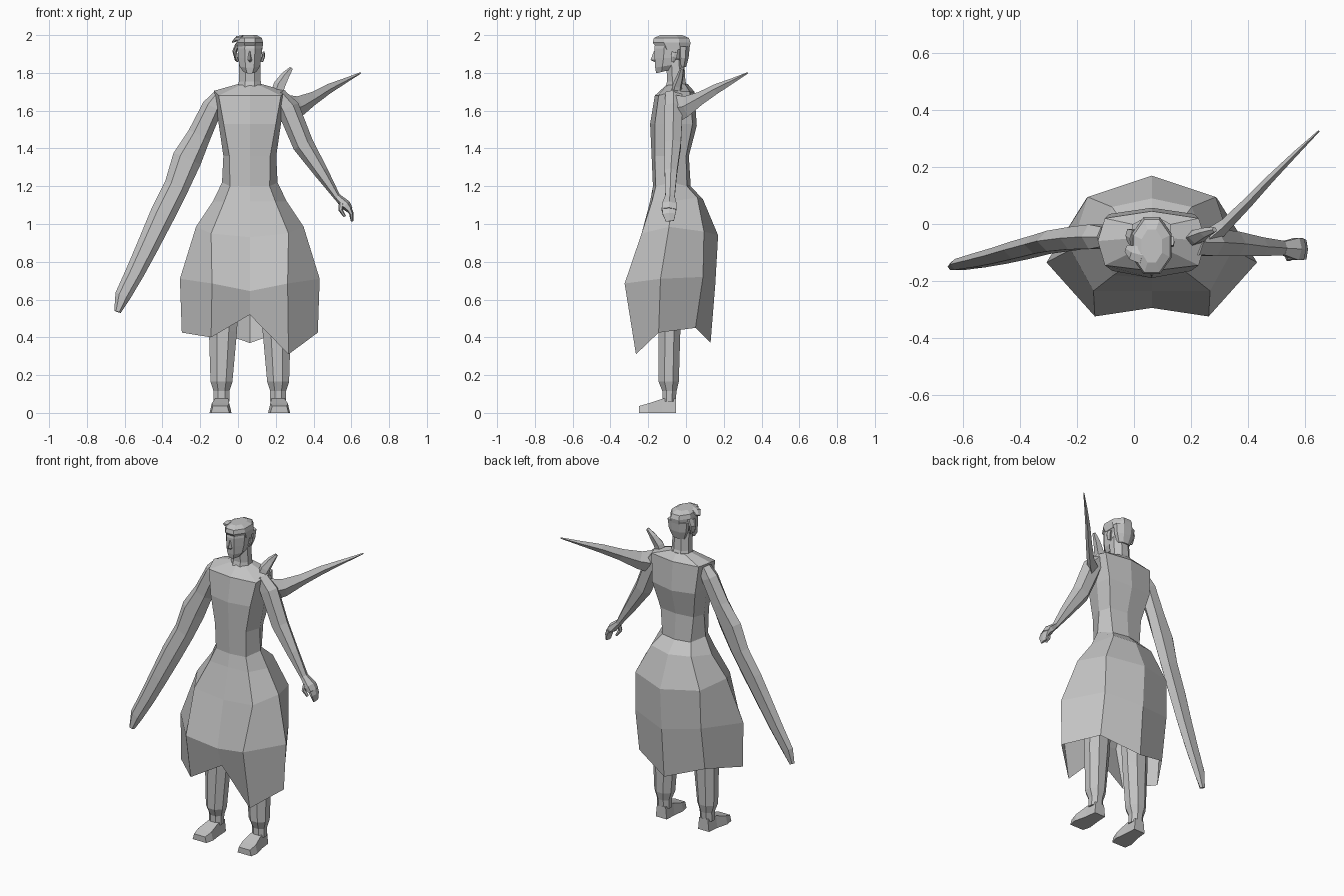
import bpy, bmesh, math
from mathutils import Vector

AX = 0.0625  # x of the body's symmetry line

grey = bpy.data.materials.new("stone_grey")
grey.diffuse_color = (0.55, 0.55, 0.55, 1)


def loft(name, rings, cap0=True, cap1=True):
    """Skin a list of equal-length point rings."""
    bm = bmesh.new()
    vs = [[bm.verts.new(p) for p in r] for r in rings]
    n = len(vs[0])
    for a, b in zip(vs, vs[1:]):
        for i in range(n):
            bm.faces.new((a[i], a[(i + 1) % n], b[(i + 1) % n], b[i]))
    if cap0:
        bm.faces.new(vs[0])
    if cap1:
        bm.faces.new(vs[-1])
    bmesh.ops.recalc_face_normals(bm, faces=bm.faces)
    me = bpy.data.meshes.new(name)
    bm.to_mesh(me)
    bm.free()
    me.materials.append(grey)
    ob = bpy.data.objects.new(name, me)
    bpy.context.collection.objects.link(ob)
    return ob


def ring8(front, corner, side, rear, back):
    """Eight-point body section: centre points are (y, z), others (dx, y, z)."""
    half = [corner, side, rear]
    pts = [(AX, *front)] + [(AX + d, y, z) for d, y, z in half]
    pts += [(AX, *back)] + [(AX - d, y, z) for d, y, z in reversed(half)]
    return pts


def oval(cx, z, rx, y0, y1, n=8, tilt=0.0):
    """Flat-sided ring at height z between y0 and y1; tilt raises the back."""
    k = 1 / math.cos(math.pi / n)
    cy, ry = (y0 + y1) / 2, (y1 - y0) / 2
    out = []
    for i in range(n):
        a = 2 * math.pi * (i + 0.5) / n
        s = math.sin(a) * k
        out.append((cx + rx * k * math.cos(a), cy + ry * s, z + tilt * s))
    return out


def tube(name, secs, ref=(0, 1, 0), n=6):
    """Tube along (x, y, z, half_width, half_depth) stations; depth lies along ref."""
    pts = [Vector(s[:3]) for s in secs]
    rings = []
    for i, s in enumerate(secs):
        t = (pts[min(i + 1, len(pts) - 1)] - pts[max(i - 1, 0)]).normalized()
        u = t.cross(Vector(ref)).normalized()
        v = u.cross(t)
        rings.append([pts[i] + u * s[3] * math.cos(2 * math.pi * j / n)
                      + v * s[4] * math.sin(2 * math.pi * j / n) for j in range(n)])
    return loft(name, rings)


# Torso with sloping shoulders
waist = ring8((-.175, 1.20), (.105, -.16, 1.20), (.147, -.075, 1.22), (.10, .005, 1.20), (.025, 1.20))
loft("torso", [
    ring8((-.105, 1.735), (.05, -.09, 1.735), (.065, -.05, 1.74), (.05, -.005, 1.74), (.01, 1.74)),
    ring8((-.165, 1.68), (.165, -.145, 1.68), (.19, -.06, 1.705), (.165, .02, 1.70), (.045, 1.70)),
    ring8((-.19, 1.53), (.138, -.165, 1.53), (.165, -.06, 1.53), (.15, .035, 1.53), (.057, 1.52)),
    ring8((-.182, 1.36), (.108, -.165, 1.36), (.14, -.07, 1.36), (.115, 0, 1.36), (.015, 1.36)),
    waist])

# Flared skirt, open below, with a ragged hem dipping at the right front
hem = ring8((-.25, .52), (.205, -.27, .40), (.36, -.145, .425), (.23, .05, .45), (.13, .37))
hem[1] = (AX + .205, -.265, .31)
loft("skirt", [
    waist,
    ring8((-.19, 1.12), (.135, -.18, 1.12), (.195, -.07, 1.12), (.14, .06, 1.14), (.09, 1.13)),
    ring8((-.235, .93), (.205, -.235, .95), (.285, -.09, .985), (.225, .095, .96), (.17, .94)),
    ring8((-.295, .645), (.2, -.325, .685), (.37, -.135, .71), (.23, .09, .72), (.155, .68)),
    hem], cap0=False, cap1=False)

# Legs and feet
for s, side in ((1, "right"), (-1, "left")):
    loft(side + "_leg", [oval(AX + s * d, z, r, y0, y1) for d, z, r, y0, y1 in (
        (.115, 1.0, .085, -.16, .0), (.135, .70, .082, -.15, -.02),
        (.142, .43, .074, -.145, -.03), (.15, .165, .058, -.145, -.038),
        (.15, .115, .042, -.125, -.05), (.15, .06, .042, -.125, -.055))])
    foot = []
    for d, y, w, h in ((.148, -.053, .038, .075), (.15, -.125, .044, .075),
                       (.155, -.20, .058, .05), (.157, -.25, .048, .036)):
        x = AX + s * d
        foot.append([(x - w, y, 0), (x + w, y, 0), (x + w * .8, y, h), (x - w * .8, y, h)])
    loft(side + "_foot", foot)

# Long trailing sleeve on the left
tube("long_sleeve", [
    (-.10, -.045, 1.68, .035, .04), (-.135, -.045, 1.62, .055, .05),
    (-.205, -.05, 1.47, .062, .045), (-.27, -.06, 1.345, .078, .042),
    (-.325, -.072, 1.20, .066, .038), (-.40, -.092, 1.05, .066, .036),
    (-.475, -.112, .89, .058, .032), (-.545, -.128, .745, .05, .028),
    (-.61, -.142, .62, .042, .022), (-.638, -.15, .535, .018, .014)])

# Right arm and hand
tube("right_arm", [
    (.215, -.065, 1.69, .035, .05), (.265, -.065, 1.615, .06, .055),
    (.345, -.07, 1.42, .056, .05), (.44, -.08, 1.275, .038, .038),
    (.53, -.085, 1.135, .017, .028)])
tube("right_palm", [
    (.525, -.085, 1.145, .018, .028), (.57, -.088, 1.10, .028, .045),
    (.592, -.09, 1.075, .018, .042)])
tube("right_fingers", [
    (.582, -.088, 1.09, .018, .045), (.60, -.09, 1.055, .012, .04),
    (.604, -.085, 1.015, .007, .025)])
tube("right_thumb", [
    (.548, -.11, 1.11, .014, .016), (.543, -.118, 1.075, .012, .014),
    (.565, -.11, 1.04, .007, .008)])

# Long spike sweeping back from the right shoulder
tube("shoulder_spike", [
    (.26, -.055, 1.61, .075, .035), (.325, .0, 1.622, .056, .022),
    (.40, .075, 1.665, .036, .018), (.48, .16, 1.715, .027, .014),
    (.57, .25, 1.76, .014, .009), (.65, .327, 1.80, .004, .003)], ref=(.7, -.7, 0), n=4)

# Small horn beside the neck
tube("shoulder_horn", [
    (.20, -.055, 1.67, .035, .03), (.222, -.045, 1.735, .034, .026),
    (.252, -.03, 1.785, .024, .018), (.283, -.02, 1.825, .01, .01)], n=5)

# Neck, tilted so the nape is higher
loft("neck", [oval(AX, z, r, y0, y1) for z, r, y0, y1 in (
    (1.70, .066, -.115, .02), (1.755, .058, -.10, -.003), (1.87, .056, -.105, -.01))])

# Head: jaw, cheeks, brow
loft("head", [oval(AX, z, r, y0, y1, tilt=t) for z, r, y0, y1, t in (
    (1.81, .034, -.158, -.06, .012), (1.838, .054, -.163, -.035, .01),
    (1.88, .062, -.166, -.005, 0), (1.93, .065, -.168, .01, 0), (1.965, .062, -.16, .01, 0))])
loft("nose", [[(AX - w, -.16, z), (AX, -y, z), (AX + w, -.16, z)] for w, y, z in (
    (.008, .17, 1.915), (.014, .188, 1.868), (.01, .168, 1.858))])
for s, side in ((1, "right"), (-1, "left")):
    tube(side + "_ear", [
        (AX + s * .064, -.07, 1.86, .007, .01), (AX + s * .072, -.065, 1.885, .008, .018),
        (AX + s * .073, -.06, 1.91, .006, .018)])

# Hair cap with a nape patch and a swept tuft on the left
loft("hair", [oval(AX, z, r, y0, y1) for z, r, y0, y1 in (
    (1.925, .067, -.15, .018), (1.96, .07, -.176, .024),
    (1.985, .064, -.17, .015), (2.0, .036, -.135, -.02))])
loft("nape_hair", [oval(AX, z, r, y0, y1) for z, r, y0, y1 in (
    (1.83, .04, -.04, .0), (1.88, .06, -.045, .014), (1.94, .067, -.05, .02))])
tube("hair_tuft", [
    (.03, -.11, 1.985, .016, .035), (-.005, -.10, 1.982, .013, .03),
    (-.026, -.085, 1.965, .006, .015)])
tube("side_lock", [
    (-.003, -.05, 1.95, .012, .035), (-.018, -.04, 1.915, .012, .026),
    (-.012, -.035, 1.865, .004, .01)])
